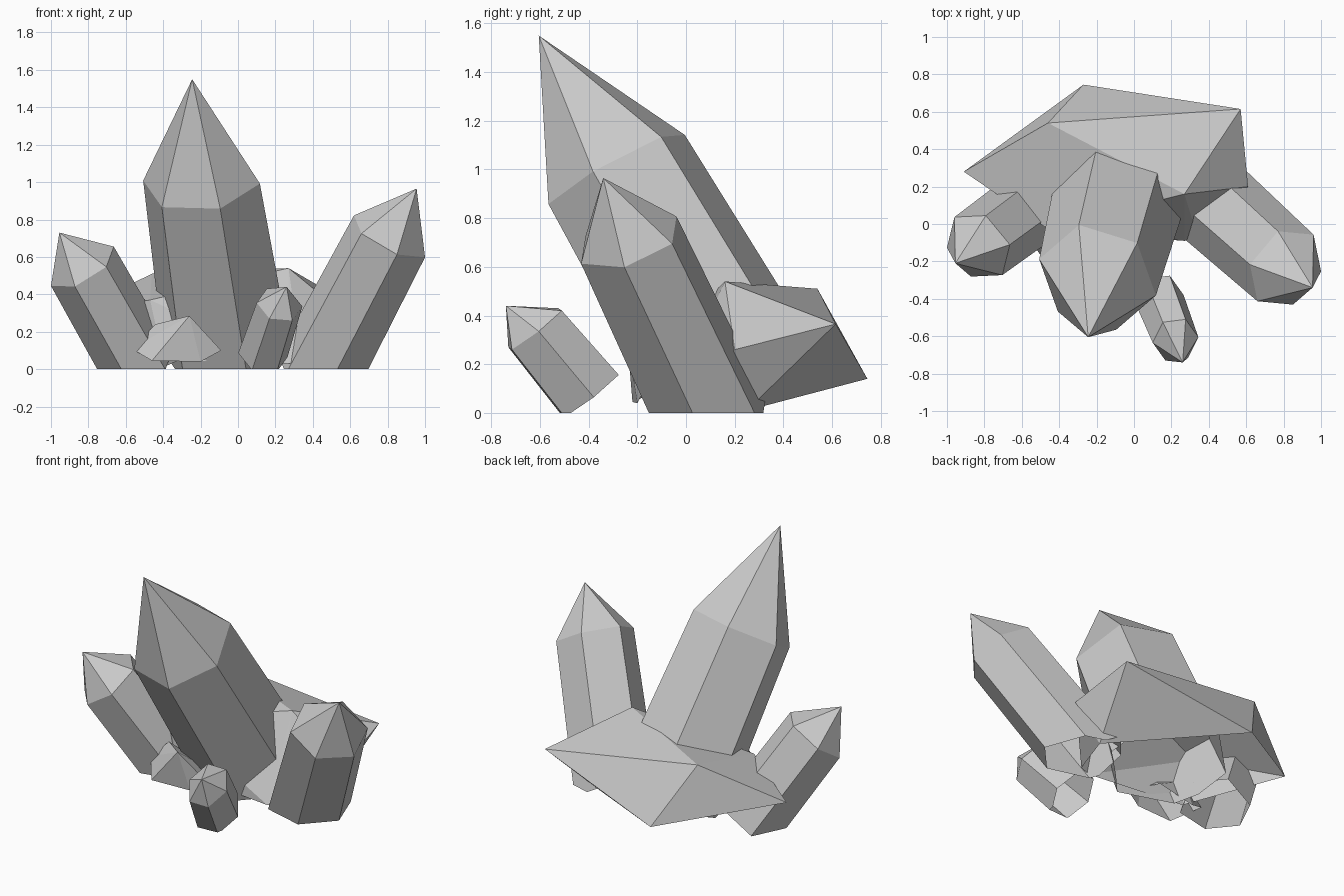
import bpy, bmesh
from mathutils import Vector as V

if "Cube" in bpy.data.objects:
    bpy.data.objects.remove(bpy.data.objects["Cube"])


def hull(name, points, down=(0, 0, -1), limit=0.8):
    """Flat-faced convex stone, trimmed at the ground and open underneath."""
    bm = bmesh.new()
    for p in points:
        bm.verts.new(p)
    res = bmesh.ops.convex_hull(bm, input=bm.verts[:])
    spare = {g for g in res["geom_interior"] + res["geom_unused"]
             if isinstance(g, bmesh.types.BMVert)}
    bmesh.ops.delete(bm, geom=list(spare), context='VERTS')
    bmesh.ops.recalc_face_normals(bm, faces=bm.faces[:])
    bm.normal_update()
    under = [f for f in bm.faces if f.normal.dot(V(down).normalized()) > limit]
    bmesh.ops.delete(bm, geom=under, context='FACES')
    bmesh.ops.bisect_plane(bm, geom=bm.verts[:] + bm.edges[:] + bm.faces[:],
                           plane_co=(0, 0, 0), plane_no=(0, 0, 1), clear_inner=True)
    bmesh.ops.dissolve_limit(bm, angle_limit=0.03, verts=bm.verts[:], edges=bm.edges[:])
    me = bpy.data.meshes.new(name)
    bm.to_mesh(me)
    bm.free()
    ob = bpy.data.objects.new(name, me)
    bpy.context.collection.objects.link(ob)
    return ob


def crystal(name, tip, shoulder, base, a, b, flare=1.06):
    """Six-sided prism with a point; a and b are neighbouring corner offsets."""
    a, b = V(a), V(b)
    ring = [a, b, b - a, -a, -b, a - b]
    hull(name, [V(tip)] + [V(shoulder) + r for r in ring]
         + [V(base) + r * flare for r in ring], V(base) - V(shoulder))


# Large leaning crystal
crystal("main_crystal", (-0.245, -0.605, 1.55), (-0.195, -0.285, 1.0), (-0.055, 0.25, 0.08),
        (-0.1, 0.28, 0.142), (0.212, 0.183, 0.134), 1.1)
# Right crystal
crystal("right_crystal", (0.955, -0.34, 0.965), (0.81, -0.235, 0.71), (0.415, 0.12, -0.04),
        (0.15, 0.178, -0.015), (0.19, -0.018, -0.112))
# Left crystal
crystal("left_crystal", (-0.955, -0.21, 0.73), (-0.832, -0.118, 0.55), (-0.52, 0.112, 0.0),
        (0.168, 0.008, 0.105), (0.128, -0.155, -0.003), 1.03)
# Small front crystal
crystal("front_crystal", (0.26, -0.74, 0.44), (0.222, -0.62, 0.345), (0.133, -0.395, 0.075),
        (0.122, 0.015, -0.01), (0.068, -0.095, -0.085), 1.08)

# Broad rock at the back
hull("back_rock", [(-0.91, 0.28, 0.29), (-0.27, 0.745, 0.14), (0.57, 0.615, 0.365),
                   (-0.46, 0.54, 0.51), (0.27, 0.16, 0.54), (0.61, 0.2, 0.26),
                   (0.47, 0.25, 0.01), (-0.39, 0.25, 0.005), (-0.55, 0.2, 0.09),
                   (0.34, -0.07, 0.04), (0.27, -0.09, 0.03),
                   (-0.47, -0.02, 0.37), (-0.4, -0.04, 0.05)])
# Small broken stone in front
hull("front_stone", [(-0.57, -0.07, 0.11), (-0.46, -0.22, 0.045), (-0.2, -0.2, 0.04),
                     (-0.09, -0.17, 0.10), (-0.26, -0.24, 0.285), (-0.44, -0.07, 0.24),
                     (-0.40, 0.05, 0.01), (-0.2, 0.0, 0.1)])
